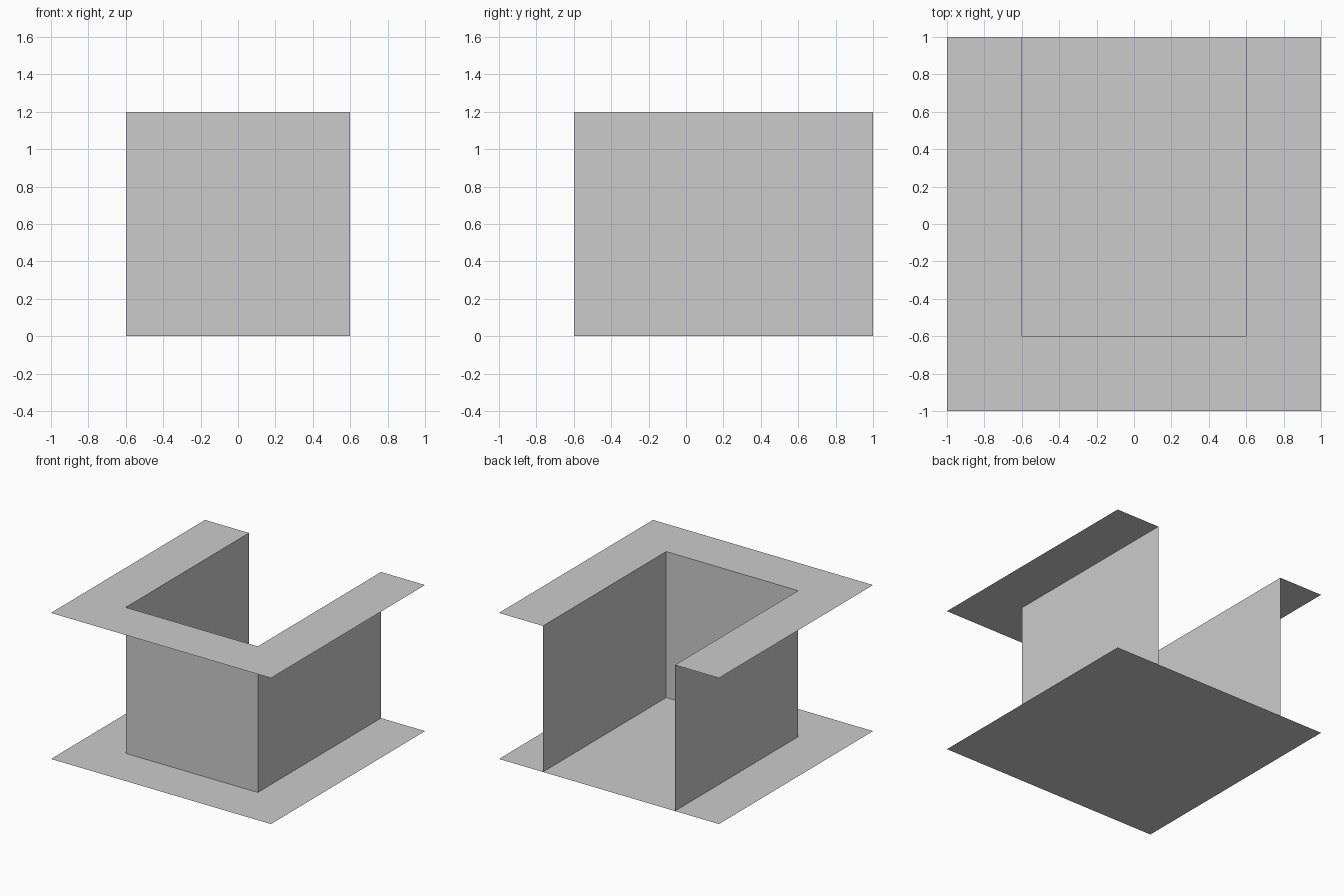
import bpy

if "Cube" in bpy.data.objects:
    bpy.data.objects.remove(bpy.data.objects["Cube"])

HALF, INNER, HEIGHT = 1.0, 0.6, 1.2


def sheet(name, verts, faces):
    mesh = bpy.data.meshes.new(name)
    mesh.from_pydata(verts, [], faces)
    mesh.update()
    obj = bpy.data.objects.new(name, mesh)
    bpy.context.collection.objects.link(obj)
    return obj


# Floor: full square sheet
floor = [(-HALF, -HALF), (HALF, -HALF), (HALF, HALF), (-HALF, HALF)]
sheet("floor", [(x, y, 0) for x, y in floor], [range(4)])

# Walls: U-shaped path, open at the back, raised from floor to rim
path = [(-INNER, HALF), (-INNER, -INNER), (INNER, -INNER), (INNER, HALF)]
n = len(path)
sheet("walls",
      [(x, y, z) for z in (0, HEIGHT) for x, y in path],
      [(i, i + 1, n + i + 1, n + i) for i in range(n - 1)])

# Rim: flat U-shaped flange from the wall tops out to the floor outline
outer = [(-HALF, HALF), (-HALF, -HALF), (HALF, -HALF), (HALF, HALF)]
sheet("rim",
      [(x, y, HEIGHT) for x, y in outer + path],
      [(0, 1, 2, 3, 7, 6, 5, 4)])
